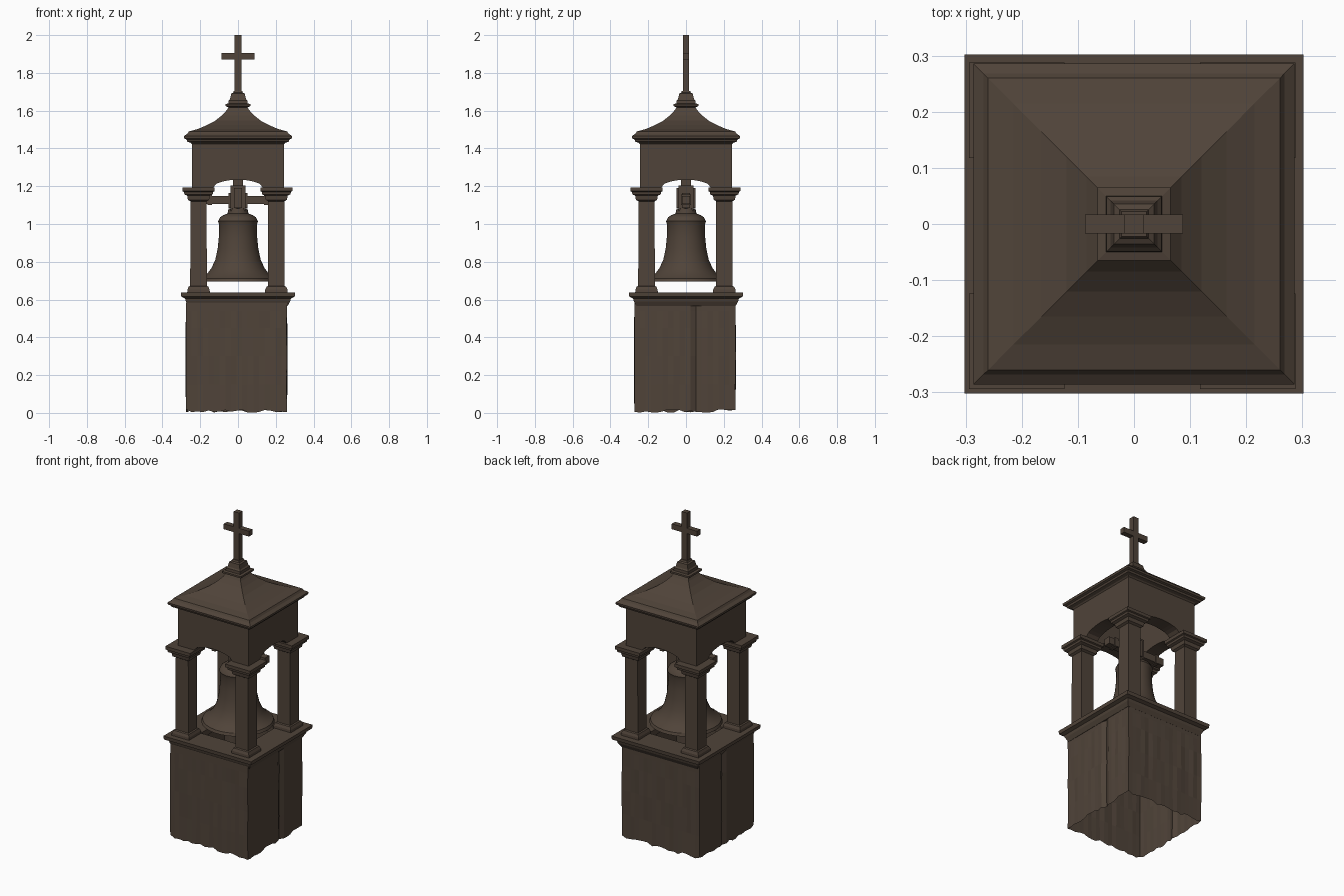
import bpy, bmesh, math, random

if "Cube" in bpy.data.objects:
    bpy.data.objects.remove(bpy.data.objects["Cube"])

random.seed(4)
stone = bpy.data.materials.new("dark_brown_stone")
stone.diffuse_color = (0.08, 0.057, 0.041, 1)
stone.use_nodes = True
stone.node_tree.nodes["Principled BSDF"].inputs["Base Color"].default_value = stone.diffuse_color


def finish(name, bm, smooth=False):
    bmesh.ops.recalc_face_normals(bm, faces=bm.faces)
    me = bpy.data.meshes.new(name)
    bm.to_mesh(me)
    bm.free()
    me.materials.append(stone)
    ob = bpy.data.objects.new(name, me)
    bpy.context.collection.objects.link(ob)
    if smooth:
        bpy.context.view_layer.objects.active = ob
        ob.select_set(True)
        bpy.ops.object.shade_smooth_by_angle(angle=math.radians(35))
        ob.select_set(False)
    return ob


def loft(name, profile, sides=4, centre=(0, 0), caps=True, closed=False, smooth=False):
    """Stack of rings; with 4 sides the profile radius is the half width."""
    bm = bmesh.new()
    k = math.sqrt(2) if sides == 4 else 1
    rings = []
    for r, z in profile:
        ring = []
        for i in range(sides):
            a = 2 * math.pi * (i + 0.5) / sides
            ring.append(bm.verts.new((centre[0] + r * k * math.cos(a),
                                      centre[1] + r * k * math.sin(a), z)))
        rings.append(ring)
    pairs = list(zip(rings, rings[1:]))
    if closed:
        pairs.append((rings[-1], rings[0]))
    for a, b in pairs:
        for i in range(sides):
            j = (i + 1) % sides
            bm.faces.new((a[i], a[j], b[j], b[i]))
    if caps and not closed:
        bm.faces.new(rings[0])
        bm.faces.new(rings[-1])
    return finish(name, bm, smooth)


def box(name, x, y, z):
    bm = bmesh.new()
    bmesh.ops.create_cube(bm, size=1)
    for v in bm.verts:
        for i, (lo, hi) in enumerate((x, y, z)):
            v.co[i] = lo + (v.co[i] + 0.5) * (hi - lo)
    return finish(name, bm)


# Weathered hollow pedestal: open below, ragged foot, worn groove on the x sides
bm = bmesh.new()
n, half = 18, 0.267
levels = [0.0, 0.15, 0.3, 0.45, 0.54, 0.585]
rings = []
for lv, z in enumerate(levels):
    ring = []
    for side in range(4):
        ca, sa = round(math.cos(side * math.pi / 2)), round(math.sin(side * math.pi / 2))
        for i in range(n):
            t = -half + 2 * half * i / n
            d = half + (random.uniform(-0.003, 0.003) if 0 < lv < 4 else 0)
            if side in (0, 2) and i == (11 if side == 0 else 8):
                d -= 0.014
            x, y = d * ca - t * sa, d * sa + t * ca
            zz = random.uniform(0.0, 0.02) if lv == 0 else z
            ring.append(bm.verts.new((x - 0.008, y - 0.006, zz)))
    rings.append(ring)
for a, b in zip(rings, rings[1:]):
    for i in range(4 * n):
        j = (i + 1) % (4 * n)
        bm.faces.new((a[i], a[j], b[j], b[i]))
finish("pedestal", bm)

# Ledge on the pedestal, open in the middle under the bell
loft("pedestal_ledge", [(0.262, 0.565), (0.276, 0.59), (0.28, 0.606), (0.3, 0.615),
                        (0.302, 0.637), (0.15, 0.637), (0.15, 0.6)], closed=True)

# Four columns with foot and capital
column = [(0.06, 0.635), (0.059, 0.652), (0.052, 0.668), (0.044, 0.672), (0.043, 1.12),
          (0.056, 1.128), (0.06, 1.15), (0.075, 1.157), (0.077, 1.17),
          (0.085, 1.174), (0.085, 1.194)]
for sx in (-1, 1):
    for sy in (-1, 1):
        loft("column", column, centre=(0.206 * sx - 0.003, 0.206 * sy - 0.003))

# Four arched walls above the columns
H, span, low, top, thick = 0.243, 0.135, 1.19, 1.435, 0.085
for side in range(4):
    bm = bmesh.new()
    pts = [(-H, top), (-H, low)]
    for i in range(13):
        u = -1 + 2 * i / 12
        pts.append((span * u, low + 0.045 * math.sqrt(max(0, 1 - abs(u) ** 1.8))))
    pts += [(H, low), (H, top)]
    # strips between the top edge and the arch underside
    under = pts[1:-1]
    front, roofline, back, backtop = [], [], [], []
    for x, z in under:
        f = min(1, (H - thick) / H)
        front.append(bm.verts.new((x, -H, z)))
        roofline.append(bm.verts.new((x, -H, top)))
        xb = x * f if abs(x) == H else x
        back.append(bm.verts.new((xb, -H + thick, z)))
        backtop.append(bm.verts.new((xb, -H + thick, top)))
    for i in range(len(under) - 1):
        for a, b in ((front, roofline), (back, backtop), (front, back)):
            bm.faces.new((a[i], a[i + 1], b[i + 1], b[i]))
    wall = finish("arched_wall", bm)
    wall.rotation_euler.z = side * math.pi / 2

# Curved pyramid roof with moulded eaves
loft("roof", [(0.24, 1.42), (0.25, 1.43), (0.268, 1.436), (0.272, 1.447), (0.284, 1.452),
              (0.286, 1.465), (0.268, 1.478), (0.26, 1.49), (0.215, 1.502), (0.165, 1.523),
              (0.12, 1.547), (0.085, 1.575), (0.06, 1.602), (0.048, 1.62)])

# Stepped finial block
loft("finial", [(0.045, 1.615), (0.065, 1.624), (0.065, 1.635), (0.05, 1.638),
                (0.049, 1.655), (0.042, 1.662), (0.036, 1.69), (0.026, 1.695), (0.022, 1.705)])

# Cross
box("cross_post", (-0.018, 0.018), (-0.017, 0.017), (1.69, 2.0))
box("cross_arm", (-0.087, 0.087), (-0.0165, 0.0165), (1.872, 1.905))

# Bell, outside then inside of the shell
loft("bell", [(0.0, 1.085), (0.05, 1.083), (0.056, 1.055), (0.078, 1.047), (0.096, 1.035),
              (0.106, 1.015), (0.1, 0.995), (0.102, 0.93), (0.108, 0.87), (0.121, 0.81),
              (0.142, 0.765), (0.168, 0.732), (0.2, 0.712), (0.207, 0.695),
              (0.19, 0.695), (0.15, 0.735), (0.115, 0.79), (0.09, 0.87), (0.085, 0.99),
              (0.0, 1.02)], sides=32, caps=False, smooth=True)

# Yoke, straps and the beam that carries the bell
box("yoke", (-0.04, 0.04), (-0.04, 0.04), (1.07, 1.205))
box("yoke_top", (-0.026, 0.026), (-0.026, 0.026), (1.2, 1.238))
box("front_back_strap", (-0.02, 0.02), (-0.05, 0.05), (1.085, 1.19))
box("side_strap", (-0.05, 0.05), (-0.02, 0.02), (1.085, 1.165))
box("beam", (-0.2, 0.2), (-0.022, 0.022), (1.105, 1.148))
for s in (-1, 1):
    box("beam_collar", (0.15 * s - 0.012, 0.15 * s + 0.012), (-0.027, 0.027), (1.1, 1.155))
